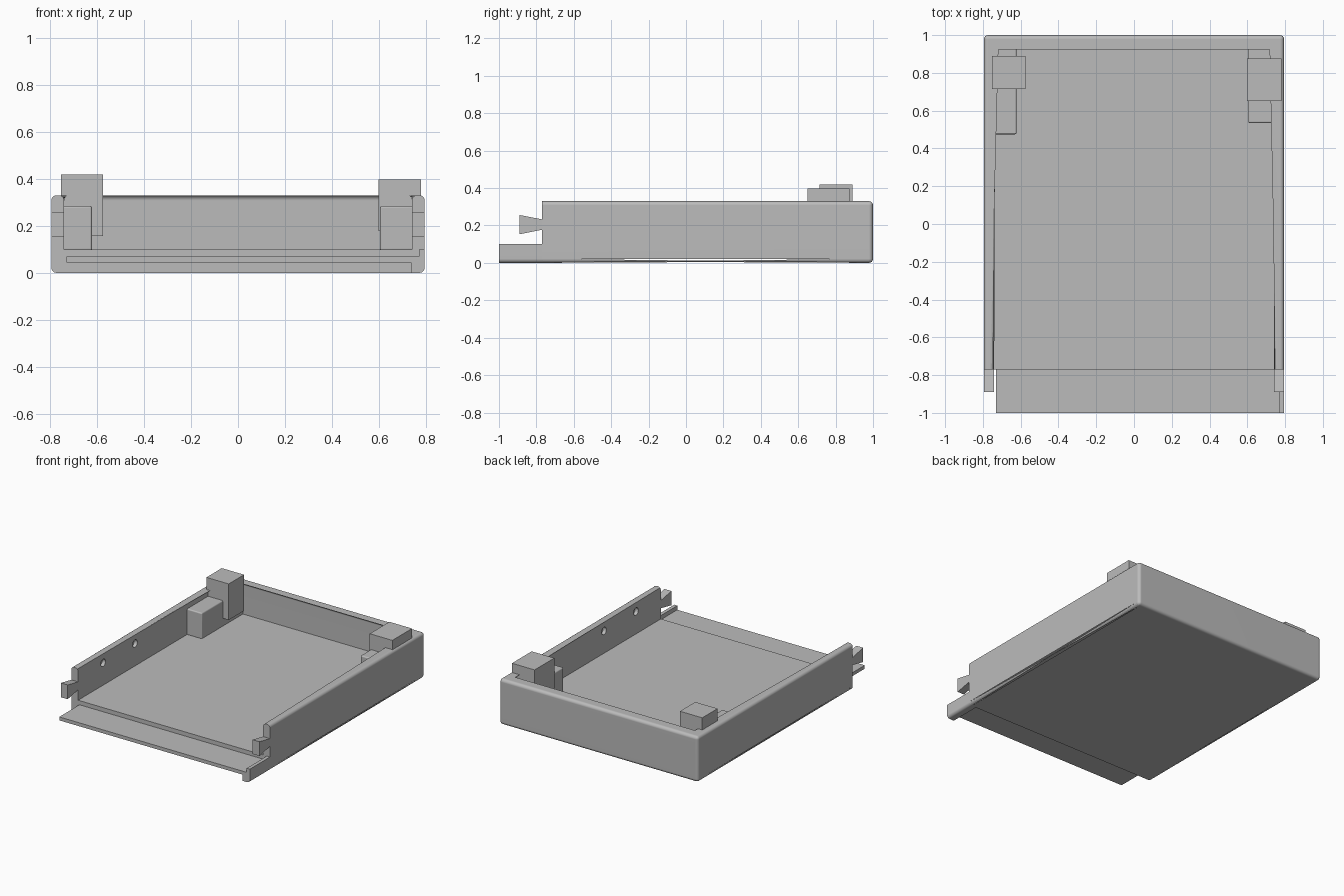
import bpy, bmesh, math
from mathutils import Matrix

if "Cube" in bpy.data.objects:
    bpy.data.objects.remove(bpy.data.objects["Cube"])

X, FRONT, BACK, H = 0.795, -0.77, 1.0, 0.33   # tray outer limits
WALL, FLOOR, R = 0.055, 0.10, 0.022           # wall, floor top, edge radius

grey = bpy.data.materials.new("grey plastic")
grey.diffuse_color = (0.5, 0.5, 0.5, 1)
grey.use_nodes = True
grey.node_tree.nodes["Principled BSDF"].inputs["Base Color"].default_value = grey.diffuse_color


def finish(bm, name):
    bmesh.ops.recalc_face_normals(bm, faces=bm.faces)
    mesh = bpy.data.meshes.new(name)
    bm.to_mesh(mesh)
    bm.free()
    mesh.materials.append(grey)
    ob = bpy.data.objects.new(name, mesh)
    bpy.context.collection.objects.link(ob)
    return ob


def smooth(ob):
    bpy.ops.object.select_all(action='DESELECT')
    ob.select_set(True)
    bpy.context.view_layer.objects.active = ob
    bpy.ops.object.shade_smooth_by_angle(angle=math.radians(35))
    ob.modifiers.new("even_normals", 'WEIGHTED_NORMAL').keep_sharp = True


def prism(name, points, place, a, b):
    """Extrude a 2D outline from a to b; place(u, v, t) gives the 3D point."""
    bm = bmesh.new()
    ends = [[bm.verts.new(place(u, v, t)) for u, v in points] for t in (a, b)]
    for end in ends:
        bm.faces.new(end)
    n = len(points)
    for i in range(n):
        j = (i + 1) % n
        bm.faces.new((ends[0][i], ends[0][j], ends[1][j], ends[1][i]))
    return finish(bm, name)


def box(name, x, y, z):
    pts = [(x[0], y[0]), (x[1], y[0]), (x[1], y[1]), (x[0], y[1])]
    return prism(name, pts, lambda u, v, t: (u, v, t), *z)


# Tray: floor with three walls, open at the front
bm = bmesh.new()


def ring(inset, z):
    x, y = X - inset, BACK - inset
    return [bm.verts.new((px, py, z)) for px, py in
            ((-x, FRONT), (-x, y), (x, y), (x, FRONT))]


o0, o1, i0, i1 = ring(0, 0), ring(0, H), ring(WALL, FLOOR), ring(WALL, H)
for low, high in ((o0, o1), (i0, i1)):
    for k in range(3):
        bm.faces.new((low[k], low[k + 1], high[k + 1], high[k]))
bm.faces.new(o0)
bm.faces.new(i0)
bm.faces.new(o1 + i1[::-1])
bm.faces.new((o0[0], o0[3], o1[3], i1[3], i0[3], i0[0], i1[0], o1[0]))


def rounded(e):
    a, b = (v.co for v in e.verts)
    if a.y < FRONT + 0.01 and b.y < FRONT + 0.01:
        return False
    level = abs(a.z - b.z) < 1e-4
    if level:
        return abs(a.z - H) < 1e-4 or a.z < 1e-4
    return a.y > BACK - 0.01


bmesh.ops.bevel(bm, geom=[e for e in bm.edges if rounded(e)], offset=R,
                segments=4, profile=0.5, affect='EDGES')
tray = finish(bm, "tray")

# Blind round holes on the inner sides of both walls
bm = bmesh.new()
for side in (-1, 1):
    for y in (-0.485, -0.12):
        bmesh.ops.create_cone(
            bm, cap_ends=True, segments=24, radius1=0.027, radius2=0.027, depth=0.08,
            matrix=Matrix.Translation((side * 0.725, y, 0.262)) @ Matrix.Rotation(math.pi / 2, 4, 'Y'))
cutter = finish(bm, "hole_cutter")
cutter.hide_render = True
cut = tray.modifiers.new("holes", 'BOOLEAN')
cut.operation, cut.solver, cut.object = 'DIFFERENCE', 'EXACT', cutter
bpy.context.view_layer.objects.active = tray
bpy.ops.object.modifier_apply(modifier="holes")
bpy.data.objects.remove(cutter)
smooth(tray)

# Front lip: thin tongue with a stepped rail on the right
corner = [(X - R + R * math.sin(a), R - R * math.cos(a))
          for a in (math.radians(22.5 * k) for k in range(5))]
lip = prism("front_lip",
            [(-0.73, 0.045), (0.737, 0.045), (0.737, 0)] + corner +
            [(X, 0.1), (0.77, 0.1), (0.77, 0.07), (-0.73, 0.07)],
            lambda u, v, t: (u, t, v), -1.0, FRONT + 0.002)
smooth(lip)

# Dovetail tabs at the front ends of the side walls
for side, label in ((-1, "left"), (1, "right")):
    prism(label + "_dovetail",
          [(FRONT + 0.005, 0.178), (-0.89, 0.153), (-0.89, 0.256), (FRONT + 0.005, 0.232)],
          lambda u, v, t: (t, u, v), side * (X - WALL), side * X)

# Corner blocks: low ledge with rounded free edges, and a block above it
for label, lx, ly, bx, by, bz in (
        ("left", (-0.75, -0.622), (0.475, 0.955), (-0.753, -0.575), (0.715, 0.89), (0.157, 0.418)),
        ("right", (0.605, 0.75), (0.535, 0.955), (0.599, 0.78), (0.65, 0.875), (0.178, 0.397))):
    ledge = box(label + "_ledge", lx, ly, (FLOOR - 0.005, 0.285))
    bev = ledge.modifiers.new("round", 'BEVEL')
    bev.width, bev.segments = 0.008, 3
    smooth(ledge)
    box(label + "_block", bx, by, bz)
